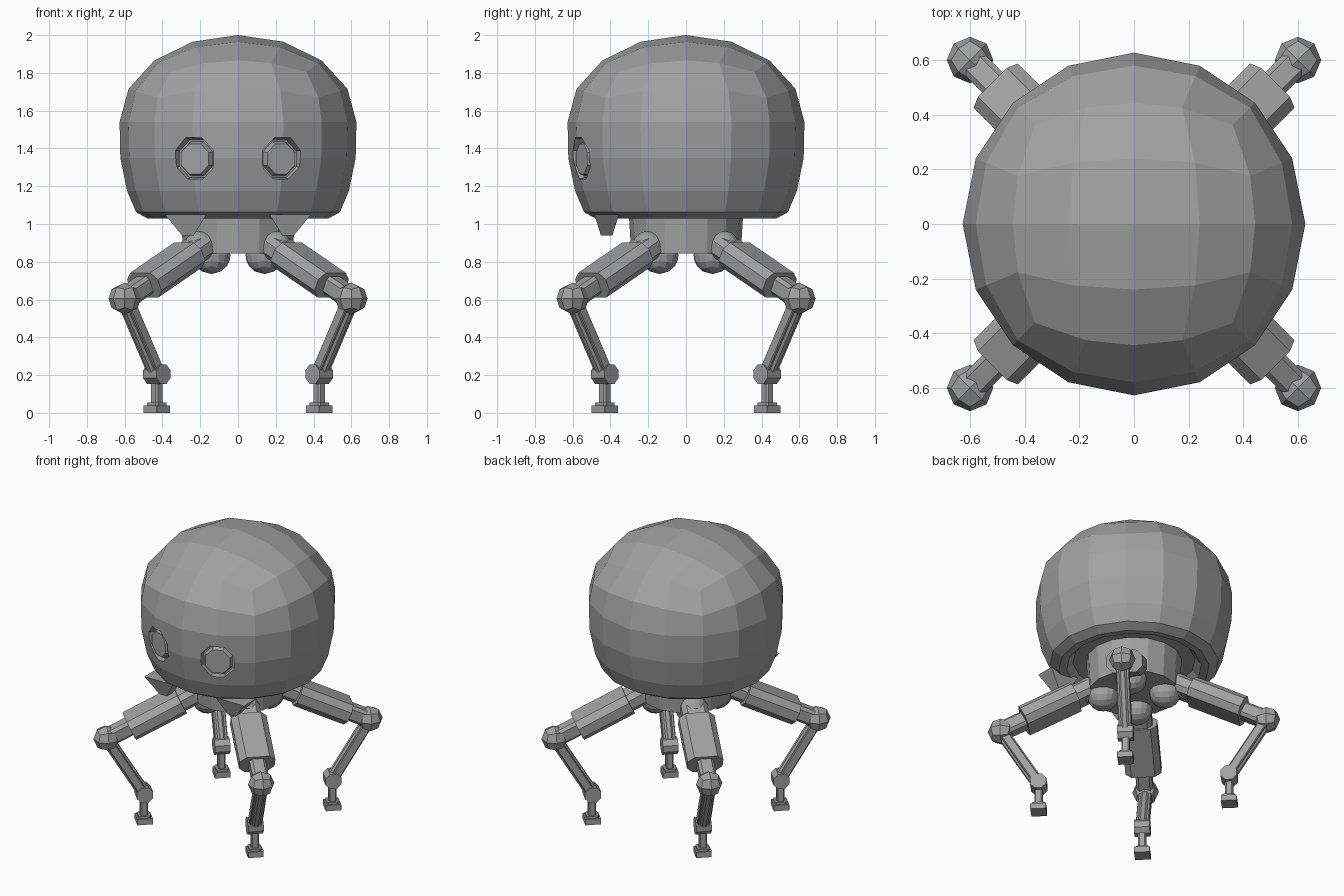
import bpy, bmesh
from math import pi, tan, cos, sin, sqrt
from mathutils import Matrix, Vector

cube = bpy.data.objects.get("Cube")
if cube:
    bpy.data.objects.remove(cube, do_unlink=True)

grey = bpy.data.materials.new("matte_grey")
grey.use_nodes = True
COLOR = (0.36, 0.36, 0.36, 1)
grey.diffuse_color = COLOR
grey.node_tree.nodes["Principled BSDF"].inputs["Base Color"].default_value = COLOR


def finish(name, bm, matrix=None):
    """Turn a bmesh into a named, coloured object."""
    bmesh.ops.recalc_face_normals(bm, faces=bm.faces[:])
    mesh = bpy.data.meshes.new(name)
    bm.to_mesh(mesh)
    bm.free()
    mesh.materials.append(grey)
    obj = bpy.data.objects.new(name, mesh)
    bpy.context.scene.collection.objects.link(obj)
    if matrix:
        obj.matrix_world = matrix
    return obj


def quad_sphere(cuts, radius, center=(0, 0, 0)):
    """Sphere of quads made from a subdivided cube with even angles."""
    bm = bmesh.new()
    bmesh.ops.create_cube(bm, size=2)
    bmesh.ops.subdivide_edges(bm, edges=bm.edges[:], cuts=cuts, use_grid_fill=True)
    for v in bm.verts:
        p = Vector([tan(c * pi / 4) for c in v.co])
        v.co = p.normalized() * radius + Vector(center)
    return bm


def cone(name, sides, r1, r2, start, end, matrix=None, turn=0):
    """Cylinder or frustum between two points."""
    a, b = Vector(start), Vector(end)
    bm = bmesh.new()
    place = (Matrix.Translation((a + b) / 2)
             @ (b - a).to_track_quat('Z', 'Y').to_matrix().to_4x4()
             @ Matrix.Rotation(turn, 4, 'Z'))
    bmesh.ops.create_cone(bm, cap_ends=True, segments=sides, radius1=r1, radius2=r2,
                          depth=(b - a).length, matrix=place)
    return finish(name, bm, matrix)


def bar(name, start, end, half_width, half_height, chamfer, matrix):
    """Chamfered beam in the leg plane; points are (reach, height)."""
    a, b = Vector((start[0], 0, start[1])), Vector((end[0], 0, end[1]))
    side = Vector((0, 1, 0))
    up = (b - a).normalized().cross(side)
    w, h, c = half_width, half_height, chamfer
    outline = [(w, h - c), (w - c, h), (c - w, h), (-w, h - c),
               (-w, c - h), (c - w, -h), (w - c, -h), (w, c - h)]
    bm = bmesh.new()
    rings = [[bm.verts.new(p + side * u + up * v) for u, v in outline] for p in (a, b)]
    for ring in rings:
        bm.faces.new(ring)
    for i in range(8):
        j = (i + 1) % 8
        bm.faces.new((rings[0][i], rings[0][j], rings[1][j], rings[1][i]))
    return finish(name, bm, matrix)


# Domed head: upper half of a sphere, then a skirt extruded from its equator
RADIUS, EQUATOR = 0.627, 1.54
bm = quad_sphere(3, RADIUS)
bmesh.ops.delete(bm, geom=[v for v in bm.verts if v.co.z < -0.01], context='VERTS')
for v in bm.verts:
    v.co.z = EQUATOR + v.co.z * 0.46 / RADIUS
edges = [e for e in bm.edges if e.is_boundary]
reach = RADIUS
for r, z in [(0.623, 1.35), (0.587, 1.175), (0.54, 1.063),
             (0.48, 1.03), (0.43, 1.035), (0.39, 1.08)]:
    new = bmesh.ops.extrude_edge_only(bm, edges=edges)["geom"]
    for v in new:
        if isinstance(v, bmesh.types.BMVert):
            v.co = (v.co.x * r / reach, v.co.y * r / reach, z)
    edges = [e for e in new if isinstance(e, bmesh.types.BMEdge)]
    reach = r
bmesh.ops.contextual_create(bm, geom=edges)
head = finish("head", bm)

# Recessed octagonal eyes
for side, label in ((1, "left"), (-1, "right")):
    out = Vector((side * sin(pi / 8), -cos(pi / 8), 0))
    mid = Vector((0, 0, 1.345))
    cutter = cone(label + "_eye_cutter", 8, 0.108, 0.135, mid + out * 0.565,
                  mid + out * 0.67, turn=pi / 8)
    cutter.hide_render = True
    cutter.hide_viewport = True
    cut = head.modifiers.new(label + "_eye_socket", 'BOOLEAN')
    cut.operation = 'DIFFERENCE'
    cut.solver = 'EXACT'
    cut.object = cutter
    cone(label + "_eye", 8, 0.104, 0.086, mid + out * 0.55, mid + out * 0.597, turn=pi / 8)

    # Tapered fang under the front rim
    bm = bmesh.new()
    bmesh.ops.create_cube(bm, size=1)
    for v in bm.verts:
        low = v.co.z < 0
        v.co = (side * (0.265 if low else 0.277) + v.co.x * (0.06 if low else 0.22),
                -0.42 + v.co.y * (0.06 if low else 0.13),
                0.938 if low else 1.05)
    finish(label + "_fang", bm)

# Pelvis drum under the head
cone("pelvis", 16, 0.29, 0.305, (0, 0, 0.845), (0, 0, 1.09))

# Four identical legs on the diagonals
D = sqrt(2)
HIP, KNEE, ANKLE = (0.2 * D, 0.88), (0.6 * D, 0.605), (0.43 * D, 0.205)


def along(a, b, t):
    return (a[0] + (b[0] - a[0]) * t, a[1] + (b[1] - a[1]) * t)


for k, label in enumerate(("back_left", "back_right", "front_right", "front_left")):
    m = Matrix.Rotation(pi / 4 + k * pi / 2, 4, 'Z')
    finish(label + "_hip_ball", quad_sphere(3, 0.1, (0.14 * D, 0, 0.835)), m)
    finish(label + "_hip_joint", quad_sphere(3, 0.085, (HIP[0], 0, HIP[1])), m)
    bar(label + "_thigh_collar", HIP, along(HIP, KNEE, 0.3), 0.085, 0.06, 0.03, m)
    bar(label + "_thigh", along(HIP, KNEE, 0.16), along(HIP, KNEE, 0.74), 0.115, 0.072, 0.04, m)
    bar(label + "_thigh_link", along(HIP, KNEE, 0.7), KNEE, 0.052, 0.052, 0.018, m)
    finish(label + "_knee", quad_sphere(1, 0.085, (KNEE[0], 0, KNEE[1])), m)
    # Shin: a core beam with two side rails
    bar(label + "_shin", KNEE, ANKLE, 0.025, 0.04, 0.012, m)
    for s in (-1, 1):
        rail = bar(label + "_shin_rail", along(KNEE, ANKLE, 0.1), along(KNEE, ANKLE, 0.92),
                   0.012, 0.028, 0.005, m @ Matrix.Translation((0, s * 0.03, 0)))
    cone(label + "_ankle", 8, 0.056, 0.056, (ANKLE[0], -0.05, ANKLE[1]),
         (ANKLE[0], 0.05, ANKLE[1]), m, pi / 8)
    bar(label + "_foot_post", ANKLE, (ANKLE[0], 0.03), 0.025, 0.025, 0.008, m)
    bar(label + "_foot", (ANKLE[0], 0.04), (ANKLE[0], 0), 0.05, 0.05, 0.001, m)
    bar(label + "_foot_top", (ANKLE[0], 0.055), (ANKLE[0], 0.03), 0.04, 0.04, 0.008, m)
